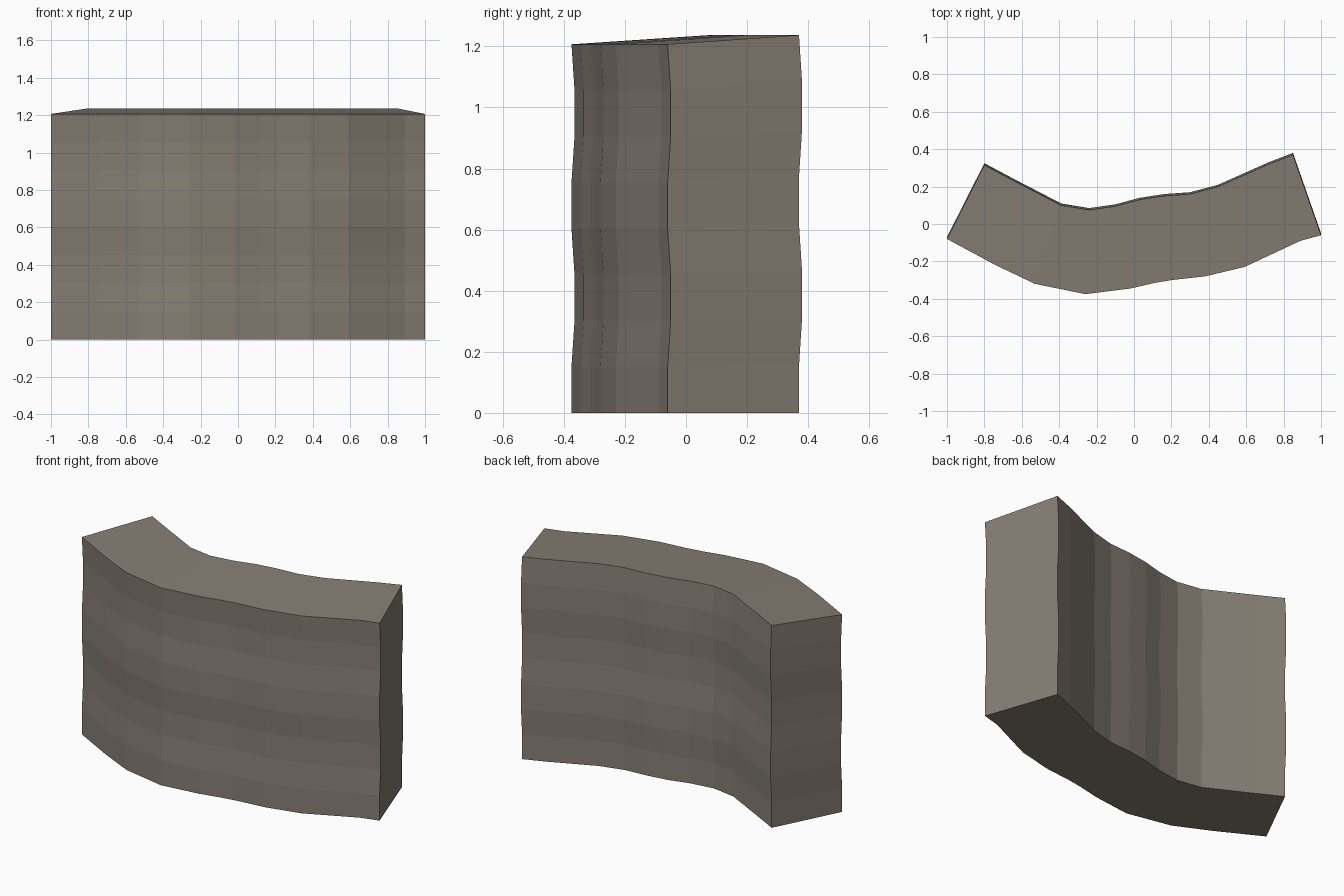
import bpy
import bmesh

cube = bpy.data.objects.get("Cube")
if cube:
    bpy.data.objects.remove(cube, do_unlink=True)

# Stone colour
stone = bpy.data.materials.new("taupe stone")
colour = (0.235, 0.206, 0.172, 1.0)
stone.use_nodes = True
stone.diffuse_color = colour
bsdf = stone.node_tree.nodes["Principled BSDF"]
bsdf.inputs["Base Color"].default_value = colour
bsdf.inputs["Roughness"].default_value = 0.9

# Plan of the curved wall: matching stations along the front and back
front = [(-1, -.08), (-.74, -.22), (-.53, -.32), (-.26, -.375), (-.02, -.345),
         (.11, -.315), (.2, -.3), (.38, -.28), (.59, -.23), (.89, -.09), (1, -.06)]
back = [(-.8, .315), (-.65, .235), (-.39, .1), (-.24, .075), (-.1, .095),
        (.03, .13), (.16, .15), (.3, .16), (.45, .2), (.72, .32), (.85, .37)]
FRONT_HEIGHT, BACK_HEIGHT = 1.207, 1.237

# Courses bulge gently to the back, two levels at a time
LEVELS = 8
sway = [0.01 if i % 4 in (2, 3) else 0.0 for i in range(LEVELS + 1)]

bm = bmesh.new()


def row(points, height, level):
    return [bm.verts.new((x, y + sway[level], height * level / LEVELS))
            for x, y in points]


def strip(a, b):
    for i in range(len(a) - 1):
        bm.faces.new((a[i], a[i + 1], b[i + 1], b[i]))


front_rows = [row(front, FRONT_HEIGHT, i) for i in range(LEVELS + 1)]
back_rows = [row(back, BACK_HEIGHT, i) for i in range(LEVELS + 1)]

# Front, back and end faces
for i in range(LEVELS):
    f0, f1, b0, b1 = front_rows[i], front_rows[i + 1], back_rows[i], back_rows[i + 1]
    strip(f0, f1)
    strip(b1, b0)
    for end in (0, -1):
        bm.faces.new((f0[end], b0[end], b1[end], f1[end]))

# Sloping top and flat base
strip(front_rows[-1], back_rows[-1])
strip(back_rows[0], front_rows[0])
bmesh.ops.recalc_face_normals(bm, faces=bm.faces)

mesh = bpy.data.meshes.new("curved_wall")
bm.to_mesh(mesh)
bm.free()
mesh.materials.append(stone)
wall = bpy.data.objects.new("curved_wall", mesh)
bpy.context.collection.objects.link(wall)
